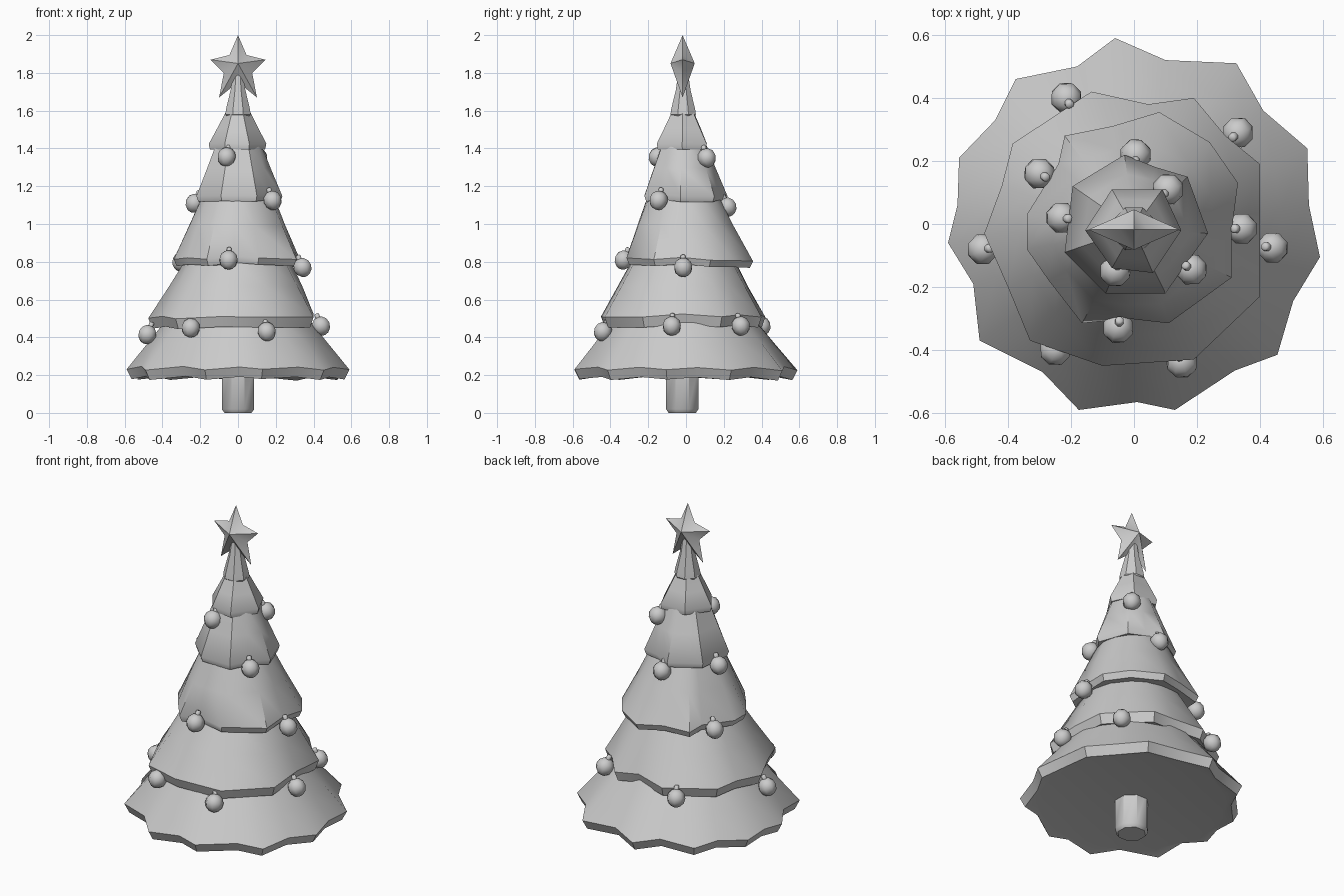
import bpy, bmesh, math
from mathutils import Vector, Matrix

if "Cube" in bpy.data.objects:
    bpy.data.objects.remove(bpy.data.objects["Cube"])

CY = -0.015  # tree axis sits slightly toward the front


def finish(bm, name, angle=40):
    bmesh.ops.recalc_face_normals(bm, faces=bm.faces)
    me = bpy.data.meshes.new(name)
    bm.to_mesh(me)
    bm.free()
    ob = bpy.data.objects.new(name, me)
    bpy.context.collection.objects.link(ob)
    bpy.ops.object.select_all(action='DESELECT')
    ob.select_set(True)
    bpy.context.view_layer.objects.active = ob
    bpy.ops.object.shade_smooth_by_angle(angle=math.radians(angle))
    return ob


def loft(bm, rings):
    loops = [[bm.verts.new(p) for p in r] for r in rings]
    n = len(loops[0])
    for a, b in zip(loops, loops[1:]):
        for i in range(n):
            j = (i + 1) % n
            bm.faces.new((a[i], a[j], b[j], b[i]))
    bm.faces.new(loops[0])
    bm.faces.new(loops[-1])


def turned(name, profile, sides, center=(0, CY, 0), m=None, angle=40):
    """Solid of revolution from (radius, height) pairs."""
    bm = bmesh.new()
    loft(bm, [[Vector((r * math.cos(math.tau * (i + .5) / sides),
                       r * math.sin(math.tau * (i + .5) / sides), z)) for i in range(sides)]
              for r, z in profile])
    bmesh.ops.transform(bm, matrix=Matrix.Translation(center) @ (m or Matrix()), verts=bm.verts)
    return finish(bm, name, angle)


def tier(name, outline, z_rim, lip, top_r, z_top, inner):
    """Branch skirt: jagged outline at the rim blending into a round neck."""
    c = Vector((0, CY))
    pts = [Vector(p) - c for p in outline]
    mean = sum(p.length for p in pts) / len(pts)

    def ring(f, z, wave, blend=0.0):
        out = []
        for p in pts:
            q = p.lerp(p.normalized() * mean, blend) * f
            out.append((q.x, q.y + CY, z - (p.length - mean) * wave))
        return out
    bm = bmesh.new()
    mid = (1 + top_r / mean) / 2
    loft(bm, [ring(inner, z_rim - lip * 0.8, 0, 0.8),
              ring(0.955, z_rim - lip, 0.3),
              ring(1.0, z_rim, 0.3),
              ring(mid, (z_rim + z_top) / 2, 0, 0.6),
              ring(top_r / mean, z_top, 0, 1)])
    finish(bm, name)


# Five branch tiers, outlines as seen from above
tier("branch_tier_1",
     [(-.06, .59), (.1, .52), (.325, .51), (.41, .36), (.55, .24), (.555, .06), (.59, -.105),
      (.505, -.245), (.455, -.415), (.32, -.465), (.13, -.59), (.01, -.565), (-.175, -.59),
      (-.29, -.47), (-.49, -.37), (-.51, -.19), (-.59, -.06), (-.56, .06), (-.555, .21),
      (-.44, .33), (-.375, .46), (-.18, .5)], 0.235, 0.052, 0.375, 0.50, 0.88)
tier("branch_tier_2",
     [(-.135, .42), (.045, .38), (.19, .4), (.29, .28), (.4, .19), (.4, -.02), (.4, -.23),
      (.19, -.43), (-.1, -.45), (-.33, -.37), (-.4, -.2), (-.475, -.03), (-.42, .12),
      (-.385, .255)], 0.51, 0.055, 0.265, 0.83, 0.87)
tier("branch_tier_3",
     [(-.22, .28), (-.07, .31), (.08, .355), (.24, .26), (.33, .13), (.31, -.02), (.31, -.17),
      (.11, -.315), (-.02, -.3), (-.165, -.315), (-.27, -.18), (-.34, -.08), (-.34, .03),
      (-.24, .19)], 0.815, 0.035, 0.18, 1.17, 0.78)
tier("branch_tier_4",
     [(-.03, .22), (.07, .18), (.17, .15), (.235, -.03), (.17, -.12), (.1, -.22), (-.09, -.22),
      (-.22, -.09), (-.195, .12)], 1.15, 0.03, 0.115, 1.44, 0.78)
tier("branch_tier_5",
     [(-.07, .11), (.09, .11), (.15, -.02), (.06, -.155), (-.07, -.14), (-.155, -.02)],
     1.425, 0.03, 0.066, 1.59, 0.78)

# Trunk
turned("trunk", [(.078, 0), (.093, .02), (.093, .25)], 8, center=(0, -.02, 0))

# Star socket
turned("star_socket", [(.06, 1.565), (.073, 1.58), (.068, 1.61), (.042, 1.71), (.025, 1.82)], 8)

# Star: outline with a thin edge at the notches and raised centres
bm = bmesh.new()
star = [(0, 2.0), (.045, 1.895), (.145, 1.87), (.075, 1.80), (.1, 1.67),
        (0, 1.75), (-.1, 1.67), (-.075, 1.80), (-.145, 1.87), (-.045, 1.895)]
rim = [bm.verts.new((x, -.018, z)) for x, z in star]
for side in (-1, 1):
    peak = bm.verts.new((0, -.018 + side * .064, 1.85))
    for i in range(10):
        bm.faces.new((rim[i], rim[(i + 1) % 10], peak))
finish(bm, "star", 50)

# Baubles: ball with a small cap leaning toward the tree axis
R = 0.051
ball = [(R * math.sin(math.pi * k / 6), -R * math.cos(math.pi * k / 6)) for k in range(1, 6)]
profile = [(.008, -R)] + ball + [(.014, R * .93), (.014, R + .014), (.009, R + .019)]
spots = [(-.215, .4, .46), (.33, .29, .46), (.44, -.075, .46), (.152, -.44, .43),
         (-.25, -.4, .45), (-.48, -.08, .415), (-.3, .16, .80), (-.05, -.33, .81),
         (.342, -.015, .77), (.183, -.145, 1.125), (-.23, .02, 1.11), (.005, .22, 1.09),
         (.108, .11, 1.35), (-.06, -.15, 1.355)]
for n, (x, y, z) in enumerate(spots, 1):
    lean = Vector((-x, CY - y, 0)).normalized() * 0.4 + Vector((0, 0, 1))
    rot = Vector((0, 0, 1)).rotation_difference(lean).to_matrix().to_4x4()
    turned(f"bauble_{n}", profile, 8, (x, y, z), rot, 50)
